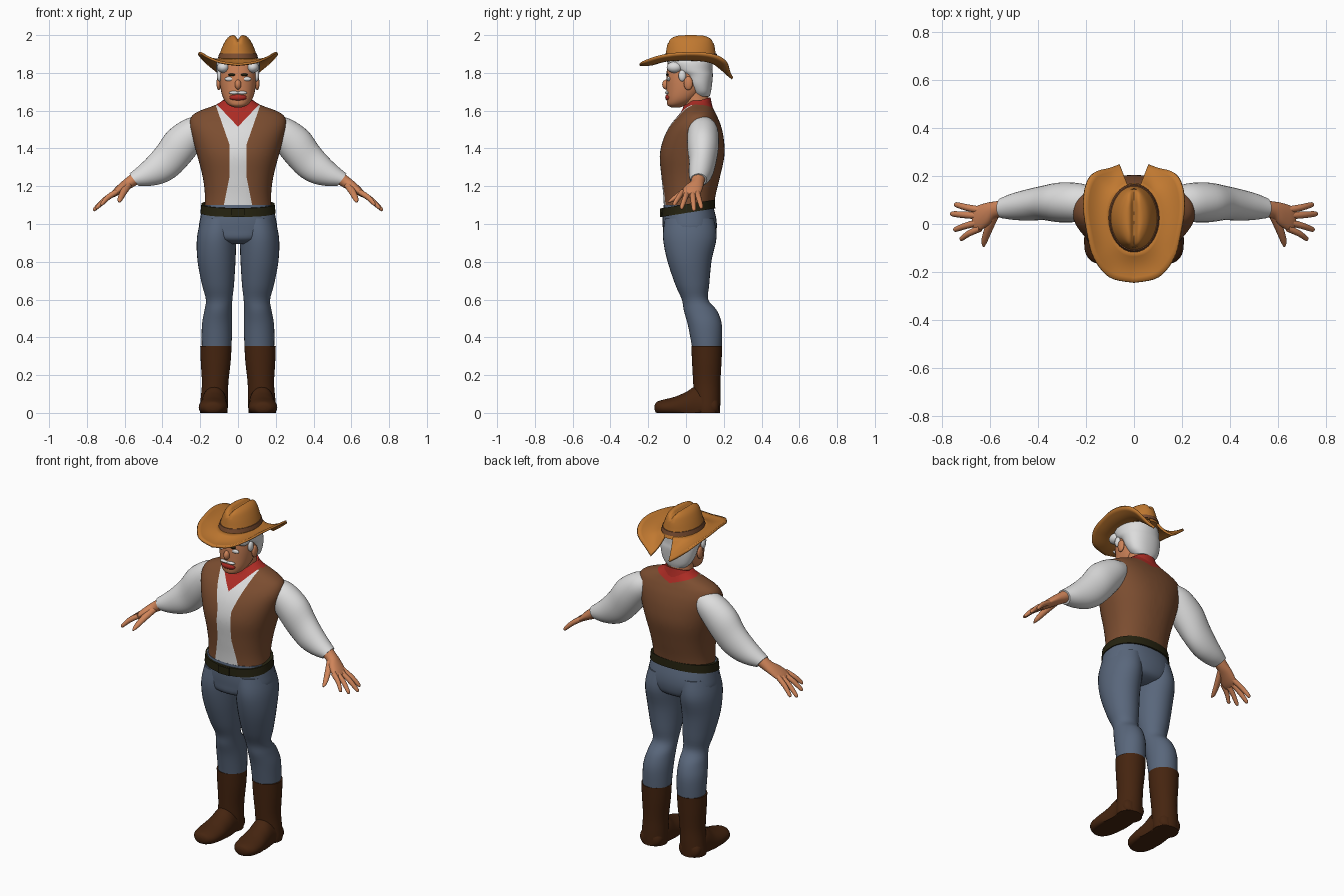
import bpy, bmesh, math
from mathutils import Vector

cube = bpy.data.objects.get("Cube")
if cube:
    bpy.data.objects.remove(cube)


def material(name, r, g, b):
    m = bpy.data.materials.new(name)
    m.use_nodes = True
    m.diffuse_color = (r, g, b, 1)
    bsdf = m.node_tree.nodes["Principled BSDF"]
    bsdf.inputs["Base Color"].default_value = (r, g, b, 1)
    bsdf.inputs["Roughness"].default_value = 0.8
    return m


skin = material("skin", 0.62, 0.23, 0.10)
white = material("white", 0.72, 0.72, 0.72)
vest = material("vest_brown", 0.20, 0.075, 0.03)
red = material("scarf_red", 0.42, 0.025, 0.018)
denim = material("denim", 0.10, 0.135, 0.20)
leather = material("boot_leather", 0.06, 0.018, 0.005)
tan = material("hat_tan", 0.53, 0.19, 0.03)
black = material("belt_black", 0.018, 0.016, 0.005)

X, Y, Z = Vector((1, 0, 0)), Vector((0, 1, 0)), Vector((0, 0, 1))


def finish(bm, name, mats, mirror=False):
    bmesh.ops.recalc_face_normals(bm, faces=bm.faces)
    me = bpy.data.meshes.new(name)
    bm.to_mesh(me)
    bm.free()
    for m in mats:
        me.materials.append(m)
    me.polygons.foreach_set("use_smooth", [True] * len(me.polygons))
    me.set_sharp_from_angle(angle=math.radians(50))
    ob = bpy.data.objects.new(name, me)
    bpy.context.scene.collection.objects.link(ob)
    if mirror:
        ob.modifiers.new("Mirror", "MIRROR")
    return ob


def smooth_rows(rows, steps):
    """Catmull-Rom interpolation through rows of numbers."""
    out = []
    for i in range(len(rows) - 1):
        a, b, c, d = (rows[max(i - 1, 0)], rows[i], rows[i + 1],
                      rows[min(i + 2, len(rows) - 1)])
        for k in range(steps):
            t = k / steps
            out.append([q + t * ((r - p) / 2 + t * (p - 2.5 * q + 2 * r - s / 2
                        + t * (1.5 * (q - r) + (s - p) / 2)))
                        for p, q, r, s in zip(a, b, c, d)])
    return out + [list(rows[-1])]


def loft(rows, u=X, v=Y, power=2.0, segs=32, steps=4):
    """Skin through rows of (x, y, z, radius_u, radius_v)."""
    bm = bmesh.new()
    rings = []
    for x, y, z, ru, rv in smooth_rows(rows, steps):
        ring = []
        for k in range(segs):
            a = 2 * math.pi * k / segs
            c, s = math.cos(a), math.sin(a)
            cu = math.copysign(abs(c) ** (2 / power), c) * ru
            sv = math.copysign(abs(s) ** (2 / power), s) * rv
            ring.append(bm.verts.new(Vector((x, y, z)) + u * cu + v * sv))
        rings.append(ring)
    for lo, hi in zip(rings, rings[1:]):
        for k in range(segs):
            n = (k + 1) % segs
            bm.faces.new((lo[k], lo[n], hi[n], hi[k]))
    bm.faces.new(rings[0])
    bm.faces.new(rings[-1])
    return bm


def ball(name, mat, centre, size, mirror=False):
    bm = bmesh.new()
    bmesh.ops.create_uvsphere(bm, u_segments=20, v_segments=12, radius=1)
    bmesh.ops.scale(bm, vec=size, verts=bm.verts)
    bmesh.ops.translate(bm, vec=centre, verts=bm.verts)
    return finish(bm, name, [mat], mirror)


# Torso: vest with an open front over the shirt, and scarf points
bm = loft([(0, .012, 1.06, .18, .128), (0, .018, 1.15, .175, .138),
           (0, .025, 1.25, .187, .155), (0, .032, 1.36, .215, .171),
           (0, .04, 1.45, .24, .16), (0, .05, 1.52, .256, .135),
           (0, .06, 1.57, .245, .105), (0, .065, 1.6, .2, .085),
           (0, .068, 1.63, .12, .068), (0, .07, 1.655, .08, .055)],
          power=2.25, segs=64)
opening = [(.045, 1.3, 0), (.045, 1.42, .35), (.045, 1.25, -.2)]
scarf_front, scarf_back = (0, 1.515, .95), (0, 1.59, 3)
for x0, z0, slope in opening + [scarf_front, scarf_back]:
    for side in (1, -1):
        bmesh.ops.bisect_plane(bm, geom=bm.verts[:] + bm.edges[:] + bm.faces[:],
                               plane_co=(side * x0, 0, z0),
                               plane_no=(side, 0, -slope))
for f in bm.faces:
    p = f.calc_center_median()
    x0, z0, slope = scarf_front if p.y < .06 else scarf_back
    if abs(p.x) < slope * (p.z - z0):
        f.material_index = 2
    elif p.y < .03 and any(abs(p.x) < a + s * (p.z - z) for a, z, s in opening):
        f.material_index = 1
finish(bm, "vest_and_shirt", [vest, white, red])

# Scarf around the neck
finish(loft([(0, .05, 1.595, .115, .09), (0, .056, 1.625, .1, .078),
             (0, .06, 1.65, .082, .07)], v=Vector((0, 1, .3))), "scarf", [red])

# Sleeves, hands and fingers, laid out along the sloping arm
ALONG, UP = Vector((.8, 0, -.6)), Vector((.6, 0, .8))


def arm_rows(rows):
    return [(*(ALONG * s + Y * y + UP * t), ry, rt) for s, y, t, ry, rt in rows]


finish(loft(arm_rows([(-.78, .09, 1.32, .06, .06), (-.71, .09, 1.328, .08, .083),
                      (-.6, .09, 1.316, .083, .1), (-.5, .088, 1.292, .072, .093),
                      (-.42, .08, 1.288, .066, .08), (-.35, .073, 1.3, .056, .06),
                      (-.3, .067, 1.317, .043, .041)]), Y, UP),
       "sleeve", [white], True)
finish(loft(arm_rows([(-.33, .067, 1.318, .038, .035), (-.27, .06, 1.32, .035, .03),
                      (-.23, .042, 1.322, .048, .026), (-.18, .024, 1.322, .054, .019),
                      (-.155, .02, 1.322, .046, .012)]), Y, UP),
       "hand", [skin], True)
for name, y0, y1, tip in [("index", -.018, -.06, -.078), ("middle", .008, -.022, -.046),
                          ("ring", .034, .042, -.03), ("little", .058, .08, -.05)]:
    ym = (y0 + y1) / 2
    finish(loft(arm_rows([(-.19, y0, 1.322, .015, .015),
                          ((tip - .19) / 2, ym, 1.326, .014, .014),
                          (tip - .012, y1, 1.318, .011, .01),
                          (tip, y1, 1.316, .003, .003)]), Y, UP, segs=12),
           name + "_finger", [skin], True)
finish(loft(arm_rows([(-.26, .04, 1.315, .022, .02), (-.215, -.02, 1.298, .019, .018),
                      (-.18, -.07, 1.28, .014, .013), (-.168, -.095, 1.27, .004, .004)]),
            ALONG, UP, segs=14), "thumb", [skin], True)

# Jeans
finish(loft([(0, .012, 1.1, .185, .13), (0, .018, 1.03, .2, .142),
             (0, .02, .97, .205, .142), (0, .015, .92, .16, .13),
             (0, .01, .895, .07, .08)], power=2.3), "jeans_seat", [denim])
finish(loft([(.1, .018, 1.03, .095, .13), (.113, .02, .93, .104, .142),
             (.114, .018, .81, .101, .118), (.106, .033, .68, .085, .09),
             (.1, .048, .6, .07, .07), (.105, .077, .54, .073, .088),
             (.111, .1, .465, .08, .09), (.113, .11, .36, .079, .08),
             (.113, .11, .33, .076, .077)]), "jeans_leg", [denim], True)

# Belt and buckle
finish(loft([(0, .012, 1.06, .199, .143), (0, .012, 1.106, .194, .141)],
            v=Vector((0, 1, .16)), power=2.25, steps=1, segs=48), "belt", [black])
buckle = bmesh.new()
bmesh.ops.create_cube(buckle, size=1)
bmesh.ops.scale(buckle, vec=(.07, .012, .045), verts=buckle.verts)
bmesh.ops.translate(buckle, vec=(0, -.131, 1.06), verts=buckle.verts)
finish(buckle, "buckle", [black])

# Boots
finish(loft([(.117, .11, .355, .083, .082), (.118, .11, .27, .079, .078),
             (.121, .11, .16, .07, .072), (.125, .112, .08, .072, .07),
             (.128, .113, .03, .074, .068), (.128, .113, 0, .072, .066)]),
       "boot_shaft", [leather], True)
bm = loft([(.128, .175, .03, .04, .035), (.128, .15, .035, .068, .06),
           (.126, .06, .04, .068, .1), (.128, .0, .03, .072, .08),
           (.131, -.06, .03, .077, .055), (.133, -.12, .028, .07, .042),
           (.133, -.155, .028, .045, .03), (.133, -.166, .028, .015, .012)], X, Z)
for vert in bm.verts:
    vert.co.z = max(vert.co.z, 0)
finish(bm, "boot_foot", [leather], True)

# Head and neck
finish(loft([(0, .065, 1.58, .08, .07), (0, .055, 1.65, .073, .068),
             (0, .04, 1.73, .07, .07)]), "neck", [skin])
finish(loft([(0, -.055, 1.618, .02, .025), (0, -.048, 1.63, .05, .05),
             (0, -.025, 1.66, .075, .077), (0, -.003, 1.71, .091, .1),
             (0, .01, 1.78, .099, .114), (0, .015, 1.85, .097, .112),
             (0, .015, 1.89, .08, .1)], power=2.2), "head", [skin])
ball("nose", skin, (0, -.106, 1.738), (.017, .02, .026))
ball("ear", skin, (.102, .012, 1.745), (.012, .024, .036), True)

# Face details
ball("eye_white", white, (.045, -.092, 1.768), (.026, .009, .012), True)
ball("eye", black, (.033, -.098, 1.79), (.02, .009, .007), True)
ball("moustache", white, (.02, -.098, 1.695), (.028, .012, .009), True)
ball("beard", red, (0, -.09, 1.67), (.046, .02, .019))

# Hair
finish(loft([(0, .085, 1.675, .06, .04), (0, .08, 1.7, .085, .052),
             (0, .07, 1.74, .102, .068), (0, .06, 1.785, .11, .082),
             (0, .035, 1.815, .115, .105), (0, .02, 1.86, .113, .12),
             (0, .02, 1.885, .09, .11)], power=2.2), "hair", [white])
ball("hair_tuft", white, (.078, -.06, 1.83), (.033, .042, .03), True)
ball("sideburn", white, (.098, -.02, 1.785), (.014, .02, .03), True)

# Hat brim: half outline (x, y, z), mirrored, leaving a notch at the back
outline = smooth_rows([(0, -.245, 1.85), (.1, -.222, 1.865), (.165, -.14, 1.893),
                       (.19, -.04, 1.908), (.206, .07, 1.91), (.197, .16, 1.895),
                       (.165, .215, 1.86), (.1, .235, 1.805), (.06, .25, 1.775)], 5)
bm = bmesh.new()
spokes = []
for i, edge in enumerate(outline):
    a = math.radians(-90 + 165 * i / (len(outline) - 1))
    inner = Vector((.1 * math.cos(a), .025 + .14 * math.sin(a), 1.877))
    spokes.append([bm.verts.new(inner.lerp(Vector(edge), t / 6)
                                - Z * .012 * math.sin(math.pi * t / 6))
                   for t in range(7)])
for a, b in zip(spokes, spokes[1:]):
    for k in range(6):
        bm.faces.new((a[k], a[k + 1], b[k + 1], b[k]))
brim = finish(bm, "hat_brim", [tan], True)
brim.modifiers.new("Thickness", "SOLIDIFY").thickness = .012

# Hat crown with a lengthwise crease, and its band
bm = loft([(0, .025, 1.862, .106, .146), (0, .025, 1.9, .097, .133),
           (0, .025, 1.945, .08, .125), (0, .025, 1.98, .06, .113),
           (0, .025, 1.997, .038, .085), (0, .025, 2.0, .018, .055),
           (0, .025, 2.0, .002, .01)], segs=48)
for vert in bm.verts:
    if vert.co.z > 1.96:
        vert.co.z -= .02 * math.exp(-(vert.co.x / .012) ** 2)
finish(bm, "hat_crown", [tan])
finish(loft([(0, .025, 1.88, .106, .143), (0, .025, 1.902, .1, .137)], steps=1),
       "hat_band", [vest])
